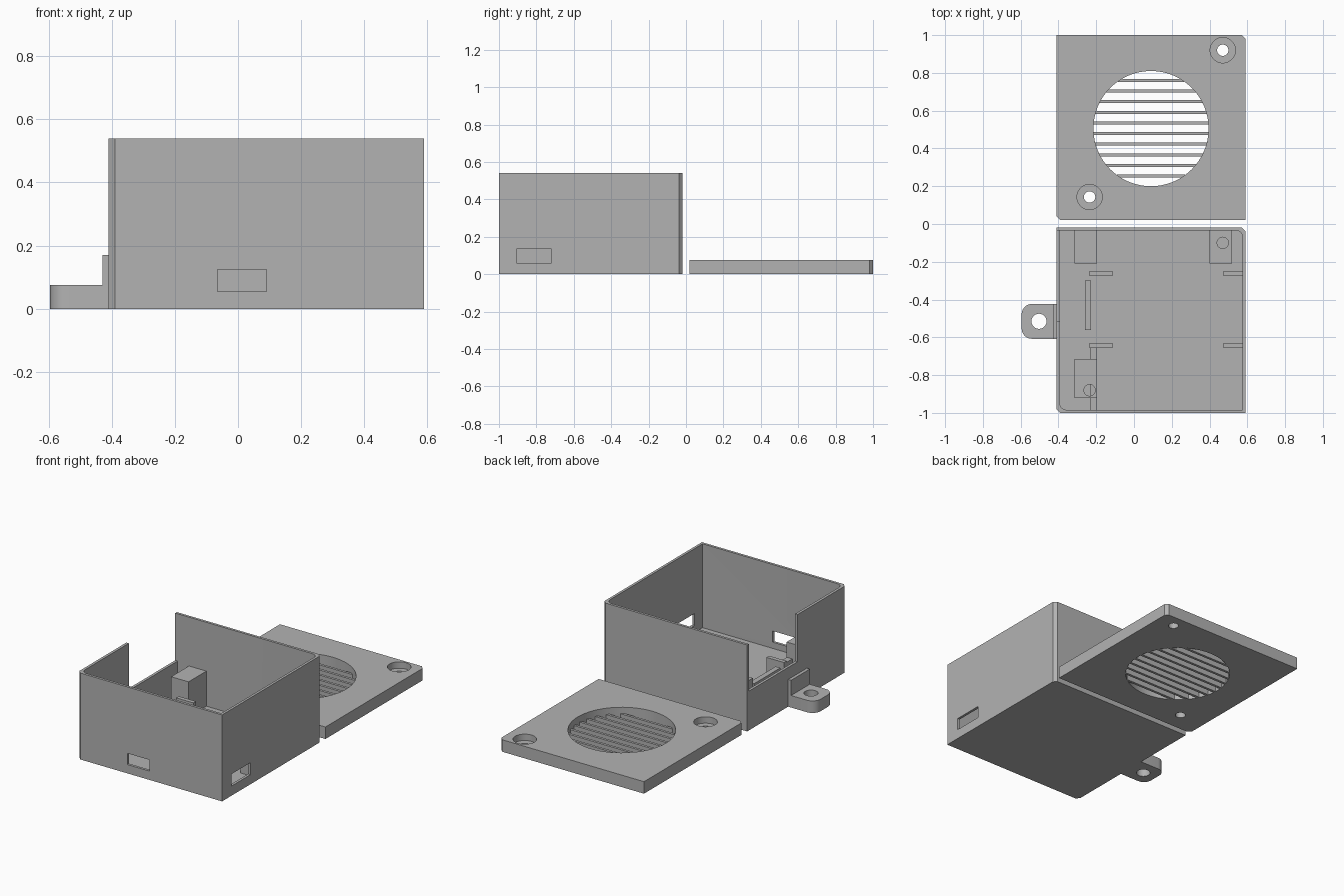
import bpy, bmesh, math

cube = bpy.data.objects.get("Cube")
if cube:
    bpy.data.objects.remove(cube, do_unlink=True)

grey = bpy.data.materials.new("plain grey")
grey.use_nodes = True
grey.diffuse_color = (0.45, 0.45, 0.45, 1)
grey.node_tree.nodes["Principled BSDF"].inputs["Base Color"].default_value = (0.45, 0.45, 0.45, 1)


def prism(name, outline, z0, z1):
    """Extrude a counter-clockwise outline from z0 to z1."""
    bm = bmesh.new()
    face = bm.faces.new([bm.verts.new((x, y, z0)) for x, y in outline])
    top = bmesh.ops.extrude_face_region(bm, geom=[face])["geom"]
    for v in top:
        if isinstance(v, bmesh.types.BMVert):
            v.co.z = z1
    bmesh.ops.recalc_face_normals(bm, faces=bm.faces)
    mesh = bpy.data.meshes.new(name)
    bm.to_mesh(mesh)
    bm.free()
    mesh.materials.append(grey)
    obj = bpy.data.objects.new(name, mesh)
    bpy.context.collection.objects.link(obj)
    return obj


def rounded(x0, x1, y0, y1, radii=(0, 0, 0, 0), steps=6):
    """Rectangle outline; radii for the corners (x0,y0), (x1,y0), (x1,y1), (x0,y1)."""
    points = []
    for i, r in enumerate(radii):
        cx = x0 + r if i in (0, 3) else x1 - r
        cy = y0 + r if i < 2 else y1 - r
        for s in range(steps + 1 if r else 1):
            a = math.pi * (1 + i / 2 + s / steps / 2)
            points.append((cx + r * math.cos(a), cy + r * math.sin(a)))
    return points


def block(name, x0, x1, y0, y1, z0, z1):
    return prism(name, rounded(x0, x1, y0, y1), z0, z1)


def disc(x, y, r, z0, z1, sides=40):
    angles = [math.tau * i / sides for i in range(sides)]
    return prism("cutter", [(x + r * math.cos(a), y + r * math.sin(a)) for a in angles], z0, z1)


def cut(obj, *cutters):
    """Subtract the cutters in turn, then discard them."""
    apply_boolean(obj, "DIFFERENCE", cutters)


def apply_boolean(obj, operation, others):
    bpy.context.view_layer.objects.active = obj
    for other in others:
        mod = obj.modifiers.new("boolean", "BOOLEAN")
        mod.operation, mod.solver, mod.object = operation, "EXACT", other
        bpy.ops.object.modifier_apply(modifier=mod.name)
        bpy.data.objects.remove(other, do_unlink=True)


LEFT, RIGHT, HEIGHT, LID = -0.41, 0.59, 0.54, 0.075
FLOOR, POST, RIB = 0.016, 0.235, 0.15
CHAMFER = (0.02, 0, 0.02, 0)

# Open box with two chamfered corners, a side cutout and two port windows
case = prism("case", rounded(LEFT, RIGHT, -1, -0.018, CHAMFER, 1), 0, HEIGHT)
cut(case,
    prism("cutter", rounded(-0.393, 0.574, -0.984, -0.034, (0.035, 0, 0.035, 0)), FLOOR, 1),
    block("cutter", -0.5, -0.38, -0.517, -0.034, 0.245, 1),
    block("cutter", -0.065, 0.09, -1.1, -0.97, 0.055, 0.125),
    block("cutter", 0.56, 0.7, -0.905, -0.72, 0.06, 0.135))

# Support posts; two of them take a screw
block("plain_post", -0.315, -0.195, -0.21, -0.03, 0.008, POST)
back_post = block("back_screw_post", 0.4, 0.52, -0.21, -0.03, 0.008, POST)
cut(back_post, disc(0.47, -0.1, 0.03, 0.05, 1))
front_post = block("front_screw_post", -0.315, -0.195, -0.92, -0.715, 0.008, POST)
cut(front_post, disc(-0.235, -0.88, 0.03, 0.05, 1))

# Board guides and low ribs on the floor
for place, y in (("back", -0.263), ("front", -0.643)):
    block(place + "_left_guide", -0.235, -0.115, y - 0.013, y + 0.013, 0.008, RIB)
    block(place + "_right_guide", 0.475, 0.58, y - 0.013, y + 0.013, 0.008, RIB)
block("middle_rib", -0.26, -0.227, -0.56, -0.3, 0.008, RIB)
block("front_rib", -0.234, -0.196, -0.988, -0.645, 0.008, RIB - 0.01)

# Mounting lug with its upright backing plate
lug = prism("mounting_lug", rounded(-0.595, -0.405, -0.608, -0.423, (0.055, 0, 0, 0.055)), 0, LID)
cut(lug, disc(-0.503, -0.515, 0.04, -1, 1))
block("lug_backing", -0.43, -0.405, -0.608, -0.423, 0, 0.17)

# Lid with a round vent and two counterbored screw holes
lid = prism("lid", rounded(LEFT, RIGHT, 0.02, 1, CHAMFER, 1), 0, LID)
cut(lid, disc(0.09, 0.505, 0.305, -1, 1, 64))
for x, y in ((0.47, 0.92), (-0.235, 0.143)):
    cut(lid, disc(x, y, 0.03, -1, 1), disc(x, y, 0.067, 0.035, 1))

# Vent slats, each ending on the rim of the round opening
for i in range(10):
    y = 0.254 + i * 0.0562
    half = math.sqrt(0.305 ** 2 - (y - 0.505) ** 2) + 0.006
    block(f"vent_slat_{i + 1}", 0.09 - half, 0.09 + half, y - 0.008, y + 0.008, 0.001, 0.036)

# Smooth the curved walls and keep the edges sharp
bpy.ops.object.select_all(action="DESELECT")
for obj in (case, lid, lug, back_post, front_post):
    obj.select_set(True)
bpy.context.view_layer.objects.active = lid
bpy.ops.object.shade_smooth_by_angle(angle=math.radians(30))
